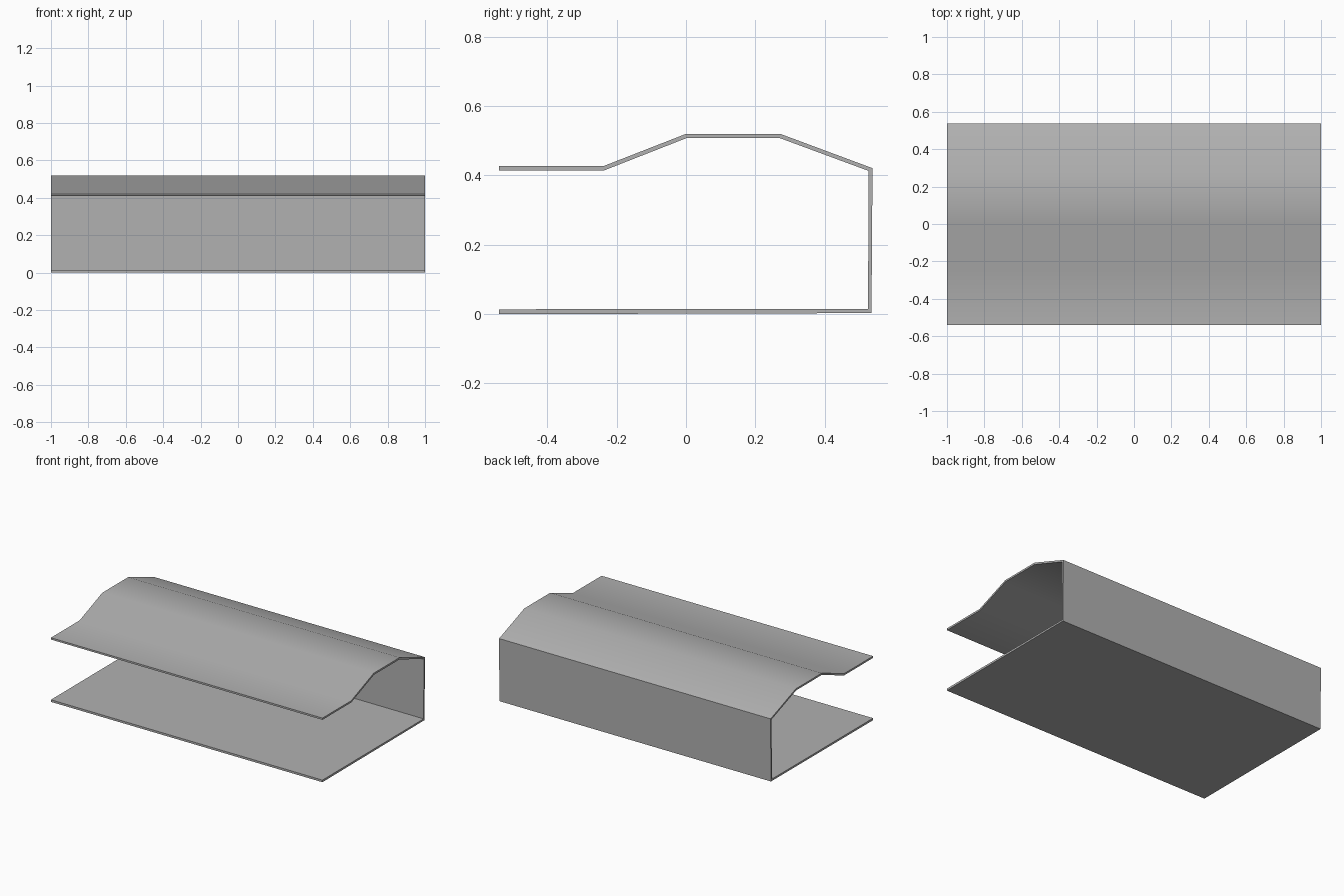
import bpy, bmesh, math

if "Cube" in bpy.data.objects:
    bpy.data.objects.remove(bpy.data.objects["Cube"])

# Cross-section (y, z) of the bent sheet: outer and inner skins
outer = [(-0.54, 0.427), (-0.238, 0.427), (0.0, 0.52), (0.272, 0.52),
         (0.538, 0.421), (0.535, 0.003), (-0.54, 0.0)]
inner = [(-0.54, 0.415), (-0.235, 0.415), (0.002, 0.508), (0.27, 0.508),
         (0.527, 0.413), (0.525, 0.015), (-0.54, 0.014)]


def extrude_strip(name, a, b, half_length):
    """Closed solid from two matching profile lines, extruded along x."""
    bm = bmesh.new()
    va = [bm.verts.new((-half_length, y, z)) for y, z in a]
    vb = [bm.verts.new((-half_length, y, z)) for y, z in b]
    for i in range(len(a) - 1):
        bm.faces.new((va[i], va[i + 1], vb[i + 1], vb[i]))
    moved = bmesh.ops.extrude_face_region(bm, geom=bm.faces[:], use_keep_orig=True)
    verts = [g for g in moved["geom"] if isinstance(g, bmesh.types.BMVert)]
    bmesh.ops.translate(bm, verts=verts, vec=(2 * half_length, 0, 0))
    bmesh.ops.recalc_face_normals(bm, faces=bm.faces[:])
    mesh = bpy.data.meshes.new(name)
    bm.to_mesh(mesh)
    bm.free()
    obj = bpy.data.objects.new(name, mesh)
    bpy.context.collection.objects.link(obj)
    return obj


# Open-fronted shell: floor, back wall and raised roof in one folded sheet
shell = extrude_strip("folded_shell", outer, inner, 1.0)
bpy.context.view_layer.objects.active = shell
shell.select_set(True)
bpy.ops.object.shade_smooth_by_angle(angle=math.radians(30))

# Darker grey finish
grey = bpy.data.materials.new("dark_grey")
grey.diffuse_color = (0.44, 0.44, 0.44, 1.0)
grey.use_nodes = True
grey.node_tree.nodes["Principled BSDF"].inputs["Base Color"].default_value = grey.diffuse_color
shell.data.materials.append(grey)
